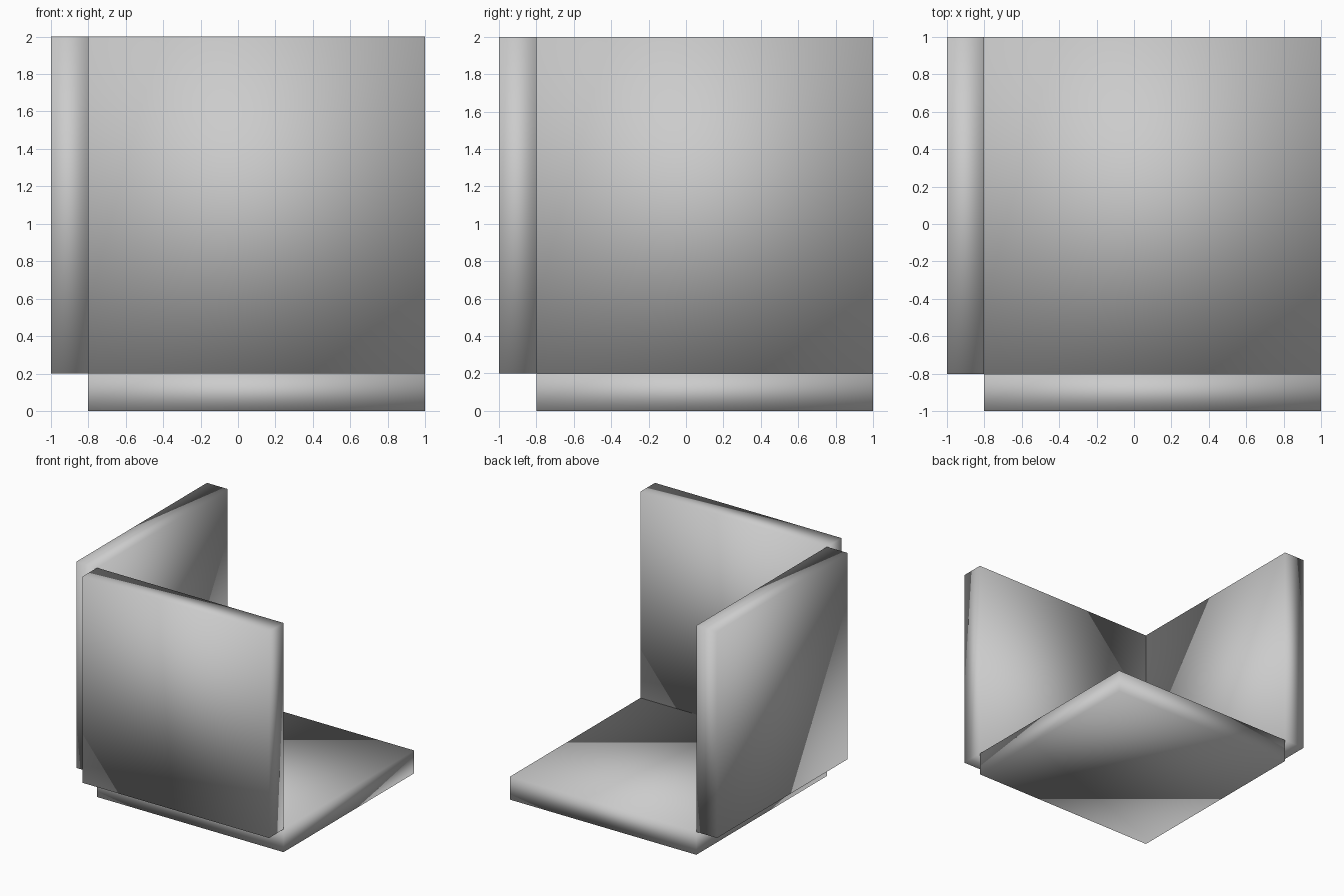
import bpy

if "Cube" in bpy.data.objects:
    bpy.data.objects.remove(bpy.data.objects["Cube"])


def panel(name, lo, hi):
    """Smooth-shaded box between two opposite corners."""
    bpy.ops.mesh.primitive_cube_add(size=1)
    ob = bpy.context.object
    ob.name = name
    for v in ob.data.vertices:
        v.co = [h if c > 0 else l for c, l, h in zip(v.co, lo, hi)]
    bpy.ops.object.shade_smooth()
    return ob


# Three equal square panels meeting along their inner edges
T = 0.2
IN = -1 + T
panel("floor_panel", (IN, IN, 0), (1, 1, T))
panel("left_panel", (-1, IN, T), (IN, 1, 2))
panel("front_panel", (IN, -1, T), (1, IN, 2))
